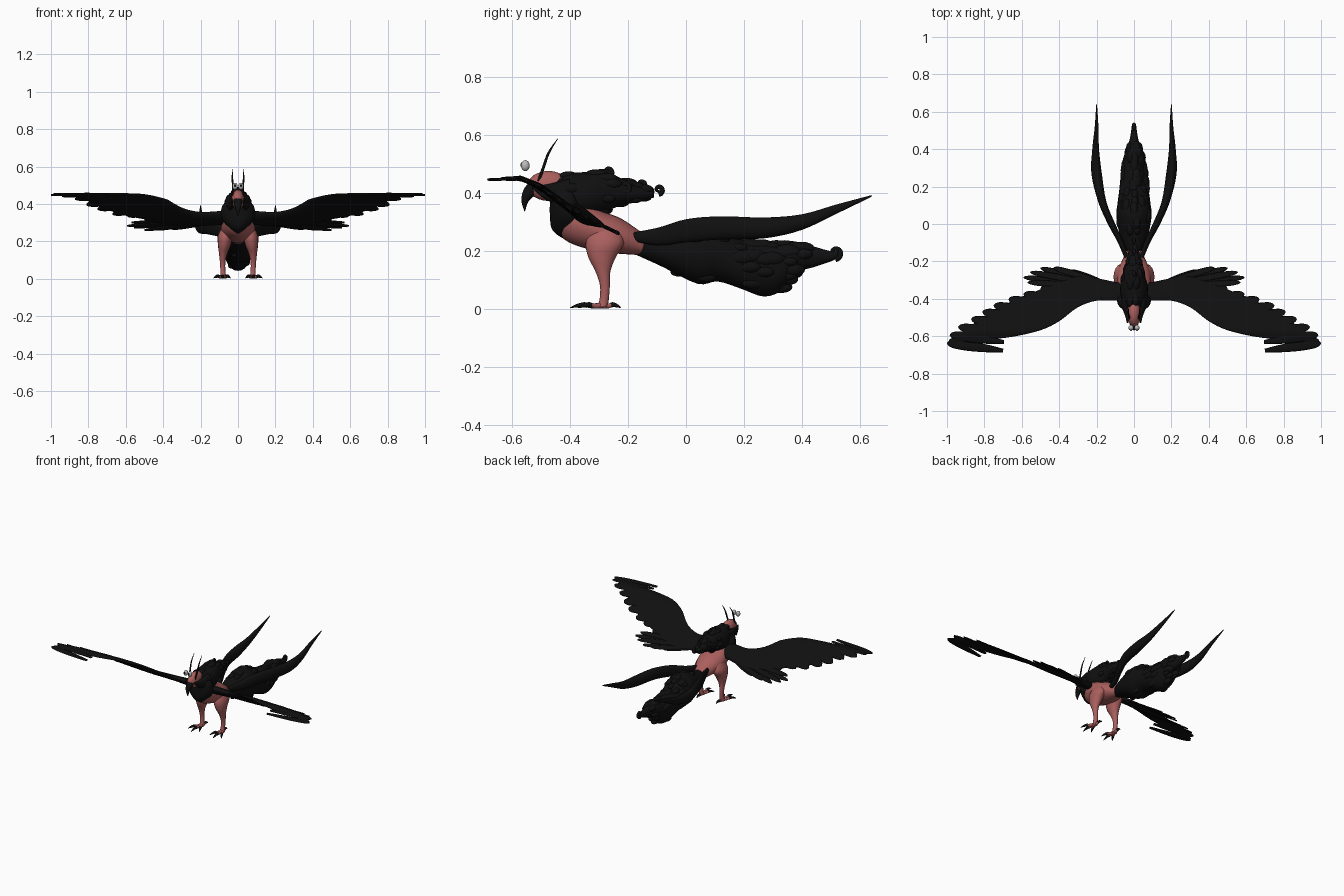
import bpy, bmesh, math, random
from mathutils import Vector

random.seed(4)
cube = bpy.data.objects.get("Cube")
if cube:
    bpy.data.objects.remove(cube)

X, Y, Z = Vector((1, 0, 0)), Vector((0, 1, 0)), Vector((0, 0, 1))


def material(name, rgb):
    m = bpy.data.materials.new(name)
    m.use_nodes = True
    m.diffuse_color = (*rgb, 1)
    m.node_tree.nodes["Principled BSDF"].inputs["Base Color"].default_value = (*rgb, 1)
    return m


black = material("black_plumage", (.005, .005, .005))
skin = material("dusty_red_skin", (.40, .115, .11))
grey = material("pale_grey_eye", (.5, .5, .5))


def finish(name, bm, mat, mirror=False):
    bmesh.ops.recalc_face_normals(bm, faces=bm.faces[:])
    mesh = bpy.data.meshes.new(name)
    bm.to_mesh(mesh)
    bm.free()
    mesh.materials.append(mat)
    mesh.polygons.foreach_set("use_smooth", [True] * len(mesh.polygons))
    ob = bpy.data.objects.new(name, mesh)
    bpy.context.collection.objects.link(ob)
    if mirror:
        ob.modifiers.new("Mirror", 'MIRROR').use_mirror_merge = False
    return ob


def smooth_path(rows, steps):
    """Catmull-Rom through rows of x, y, z, radius a, radius b."""
    rows = [Vector(r) for r in rows]
    out = []
    for i in range(len(rows) - 1):
        p0, p1, p2 = rows[max(i - 1, 0)], rows[i], rows[i + 1]
        p3 = rows[min(i + 2, len(rows) - 1)]
        for k in range(steps):
            t = k / steps
            out.append(p1 + (p2 - p0) * t / 2 + (p0 * 2 - p1 * 5 + p2 * 4 - p3) * t * t / 2
                       + (p1 * 3 - p0 - p2 * 3 + p3) * t ** 3 / 2)
    return out + [rows[-1]]


def sweep(bm, rows, axis=None, ref=Z, sides=16, steps=4, bend=None):
    """Skin elliptical rings along a path; a fixed axis keeps the rings parallel."""
    path = smooth_path(rows, steps)
    rings = []
    for i, r in enumerate(path):
        c = Vector(r[:3])
        before, after = path[max(i - 1, 0)], path[min(i + 1, len(path) - 1)]
        t = axis or (Vector(after[:3]) - Vector(before[:3])).normalized()
        side = t.cross(ref).normalized()
        up = side.cross(t)
        ring = []
        for k in range(sides):
            a = math.tau * k / sides
            p = c + side * math.cos(a) * max(r[3], .001) + up * math.sin(a) * max(r[4], .001)
            if bend:
                p.z += bend(p.y)
            ring.append(bm.verts.new(p))
        rings.append(ring)
    for a, b in zip(rings, rings[1:]):
        for k in range(sides):
            n = (k + 1) % sides
            bm.faces.new((a[k], a[n], b[n], b[k]))
    bm.faces.new(rings[0])
    bm.faces.new(rings[-1])


def loft(name, rows, mat, mirror=False, **kw):
    bm = bmesh.new()
    sweep(bm, rows, **kw)
    return finish(name, bm, mat, mirror)


def ball(bm, centre, radii):
    made = bmesh.ops.create_icosphere(bm, subdivisions=3, radius=1)["verts"]
    for v in made:
        v.co = Vector(c + r * q for c, r, q in zip(centre, radii, v.co))


def curl(bm, centre, size, thick, start=-90):
    """Rolled lock of plumage, coiling inward in the side plane."""
    rows = []
    for i in range(12):
        a, f = math.radians(start + i * 36), 1 - i / 15
        rows.append((centre[0], centre[1] + size * f * math.cos(a),
                     centre[2] + size * f * math.sin(a), thick * f, thick * f))
    sweep(bm, rows, ref=X, sides=10, steps=2)


def lobes(bm, rows, count, size):
    """Soft overlapping tufts scattered over a lofted mass."""
    path = smooth_path(rows, 8)
    for _ in range(count):
        r = random.choice(path[4:-4])
        a = random.uniform(0, math.tau)
        s = size * random.uniform(.7, 1.2)
        ball(bm, (r[0] + math.cos(a) * (r[3] - s * .5), r[1],
                  r[2] + math.sin(a) * (r[4] - s * .5)), (s * .8, s * 1.5, s * .8))


# Torso and head
loft("body", [(0, -.46, .33, .02, .03), (0, -.42, .31, .06, .07), (0, -.35, .29, .085, .08),
              (0, -.28, .265, .09, .07), (0, -.22, .25, .075, .06), (0, -.14, .22, .035, .035)],
     skin, axis=Y, sides=24)
bm = bmesh.new()
ball(bm, (0, -.475, .425), (.036, .073, .052))
finish("head", bm, skin)
loft("breast_feathers", [(0, -.40, .235, .005, .01), (0, -.41, .27, .045, .05),
                         (0, -.41, .32, .085, .06), (0, -.415, .38, .088, .055),
                         (0, -.42, .42, .06, .05), (0, -.42, .45, .03, .03)],
     black, axis=Z, ref=Y, sides=24)
loft("beak", [(0, -.515, .425, .026, .026), (0, -.54, .405, .022, .022),
              (0, -.556, .375, .013, .014), (0, -.557, .337, .001, .002)], black, ref=X)
loft("cheek_feathers", [(.034, -.53, .425, .004, .008), (.036, -.49, .405, .012, .024),
                        (.045, -.44, .40, .022, .04), (.05, -.40, .40, .02, .05)],
     black, True, axis=Y)
loft("antenna", [(.024, -.51, .44, .005, .005), (.027, -.492, .49, .005, .005),
                 (.03, -.474, .54, .004, .004), (.03, -.443, .588, .001, .001)],
     black, True, ref=X, sides=8)
bm = bmesh.new()
ball(bm, (.016, -.555, .495), (.014, .015, .019))
finish("eye", bm, grey, True)
bm = bmesh.new()
ball(bm, (.016, -.567, .498), (.006, .005, .008))
finish("pupil", bm, black, True)

# Curled mane over the back
mane = [(0, -.43, .42, .035, .045), (0, -.40, .40, .065, .07), (0, -.34, .395, .075, .078),
        (0, -.28, .405, .06, .07), (0, -.22, .405, .048, .045), (0, -.17, .40, .035, .032),
        (0, -.11, .40, .012, .015)]
bm = bmesh.new()
sweep(bm, mane, axis=Y, sides=20)
lobes(bm, mane, 32, .024)
for centre, size in (((0, -.27, .474), .016), ((0, -.155, .43), .015), ((0, -.095, .412), .015),
                     ((.035, -.21, .42), .018), ((-.035, -.21, .42), .018)):
    curl(bm, centre, size, .011)
finish("mane", bm, black)

# Billowing tail
tail = [(0, -.17, .218, .025, .032), (0, -.08, .205, .07, .06), (0, .04, .195, .094, .108),
        (0, .11, .19, .088, .095), (0, .19, .155, .078, .085), (0, .27, .138, .07, .095),
        (0, .335, .147, .062, .08), (0, .375, .178, .05, .055), (0, .44, .18, .026, .036),
        (0, .50, .182, .015, .018), (0, .525, .19, .012, .014)]
bm = bmesh.new()
sweep(bm, tail, axis=Y, sides=24)
lobes(bm, tail[1:9], 60, .028)
curl(bm, (0, .515, .194), .022, .011)
finish("tail_plumes", bm, black)
loft("tail_streamer", [(.03, -.21, .25, .01, .01), (.07, -.1, .25, .016, .03),
                       (.12, 0, .27, .02, .04), (.17, .12, .28, .022, .04),
                       (.2, .27, .28, .028, .036), (.205, .4, .3, .018, .027),
                       (.2, .52, .345, .01, .016), (.2, .64, .39, .002, .003)],
     black, True, axis=Y)

# Legs, toes and claws
loft("leg", [(.06, -.28, .28, .025, .045), (.068, -.28, .23, .04, .066),
             (.073, -.29, .18, .034, .048), (.08, -.287, .13, .021, .026),
             (.082, -.28, .08, .014, .017), (.08, -.283, .03, .014, .016),
             (.08, -.29, .006, .018, .018)], skin, True, axis=Z, ref=Y)
toes, claws = bmesh.new(), bmesh.new()
hub = Vector((.08, -.29, .013))
for tip in ((.04, -.372, .004), (.085, -.4, .004), (.13, -.37, .004), (.075, -.225, .004)):
    end = Vector(tip)
    knuckle = hub.lerp(end, .55) + Z * .007
    sweep(toes, [(*hub, .011, .011), (*hub.lerp(end, .3), .009, .009),
                 (*knuckle, .008, .008)], sides=10)
    sweep(claws, [(*hub.lerp(end, .45), .007, .008), (*knuckle, .009, .009),
                  (*(hub.lerp(end, .8) + Z * .005), .006, .006), (*end, .001, .001)], sides=10)
finish("toes", toes, skin, True)
finish("claws", claws, black, True)

# Wings: one sloping surface shared by the arm panel and its feathers
SLOPE = [(-.65, .447), (-.57, .452), (-.5, .42), (-.4, .345), (-.3, .295), (-.22, .257)]


def wing_height(y):
    y = min(max(y, SLOPE[0][0]), SLOPE[-1][0])
    for (a, za), (b, zb) in zip(SLOPE, SLOPE[1:]):
        if y <= b:
            return za + (zb - za) * (y - a) / (b - a)


edges = [(.02, -.40, -.32, .03), (.1, -.41, -.31, .028), (.2, -.41, -.29, .022),
         (.3, -.445, -.28, .018), (.4, -.52, -.31, .016), (.5, -.568, -.35, .014),
         (.65, -.603, -.41, .011), (.8, -.62, -.495, .009), (.92, -.635, -.575, .007),
         (.99, -.644, -.62, .004)]
loft("wing_arm", [(x, (f + b) / 2, 0, (b - f) / 2, t) for x, f, b, t in edges],
     black, True, axis=X, sides=28, bend=wing_height)

flight = [(1, -.637), (.985, -.592), (.94, -.55), (.87, -.508), (.81, -.47), (.75, -.435),
          (.67, -.402), (.59, -.375), (.5, -.345)]
lower = [(.57, -.312), (.592, -.285), (.555, -.257), (.5, -.236), (.43, -.234), (.35, -.25)]


def feather(bm, base, tip, width, lift):
    a, b = Vector((*base, 0)), Vector((*tip, 0))
    rows = []
    for s, w in ((0, .4), (.3, .8), (.6, 1), (.85, .9), (.96, .55), (1, .1)):
        p = a.lerp(b, s)
        rows.append((p.x, p.y, lift, width * w, .005))
    sweep(bm, rows, axis=(b - a).normalized(), sides=8, bend=wing_height)


bm = bmesh.new()
for i, tip in enumerate(flight):
    f = i / (len(flight) - 1)
    feather(bm, (tip[0] - .3 + .08 * f, tip[1] - .04 + .0 * f), tip, .026, .003 * (i % 2))
finish("flight_feathers", bm, black, True)
bm = bmesh.new()
for i, tip in enumerate(lower):
    feather(bm, (.17 + .02 * (i < 3), -.335 + .006 * i), tip, .017, -.004 * (i % 2))
finish("lower_wing_feathers", bm, black, True)
